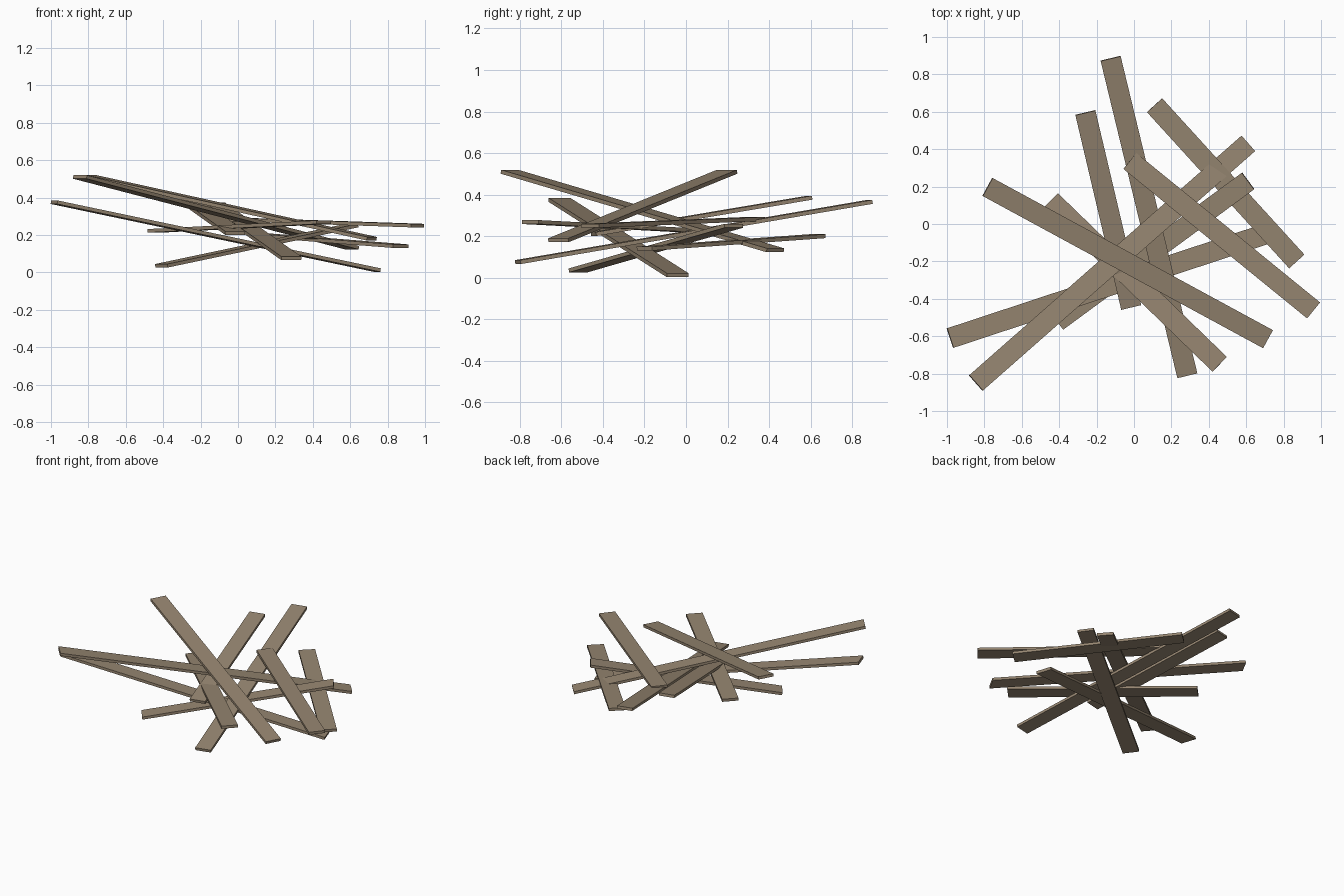
import bpy
from mathutils import Vector, Matrix

cube = bpy.data.objects.get("Cube")
if cube:
    bpy.data.objects.remove(cube, do_unlink=True)

WIDTH, THICK = 0.11, 0.019

# Weathered wood shared by every plank
wood = bpy.data.materials.new("weathered_wood")
wood.use_nodes = True
colour = (0.305, 0.238, 0.165, 1)
wood.diffuse_color = colour
wood.node_tree.nodes["Principled BSDF"].inputs["Base Color"].default_value = colour


def plank(name, start, end):
    """A flat board between two end centres, its width kept level."""
    start, end = Vector(start), Vector(end)
    along = (end - start).normalized()
    across = Vector((0, 0, 1)).cross(along).normalized()
    up = along.cross(across)
    bpy.ops.mesh.primitive_cube_add(size=1)
    board = bpy.context.object
    board.name = name
    turn = Matrix((along, across, up)).transposed().to_4x4()
    size = Matrix.Diagonal(((end - start).length, WIDTH, THICK, 1))
    board.data.transform(turn @ size)
    board.location = (start + end) / 2
    board.data.materials.append(wood)


# Loose heap of planks: name, one end, other end
heap = [
    ("long_back_plank", (-0.125, 0.885, 0.365), (0.285, -0.81, 0.075)),
    ("short_back_plank", (-0.26, 0.595, 0.385), (-0.015, -0.445, 0.21)),
    ("left_back_plank", (0.11, 0.635, 0.20), (0.87, -0.2, 0.14)),
    ("long_diagonal_plank", (-0.845, -0.85, 0.51), (0.61, 0.43, 0.132)),
    ("short_diagonal_plank", (-0.41, -0.52, 0.035), (0.61, 0.23, 0.25)),
    ("bottom_plank", (-0.983, -0.61, 0.375), (0.745, -0.04, 0.012)),
    ("top_plank", (-0.783, 0.198, 0.51), (0.715, -0.615, 0.18)),
    ("front_plank", (-0.445, 0.125, 0.222), (0.458, -0.75, 0.268)),
    ("left_front_plank", (-0.022, 0.337, 0.283), (0.96, -0.462, 0.25)),
]
for name, start, end in heap:
    plank(name, start, end)
